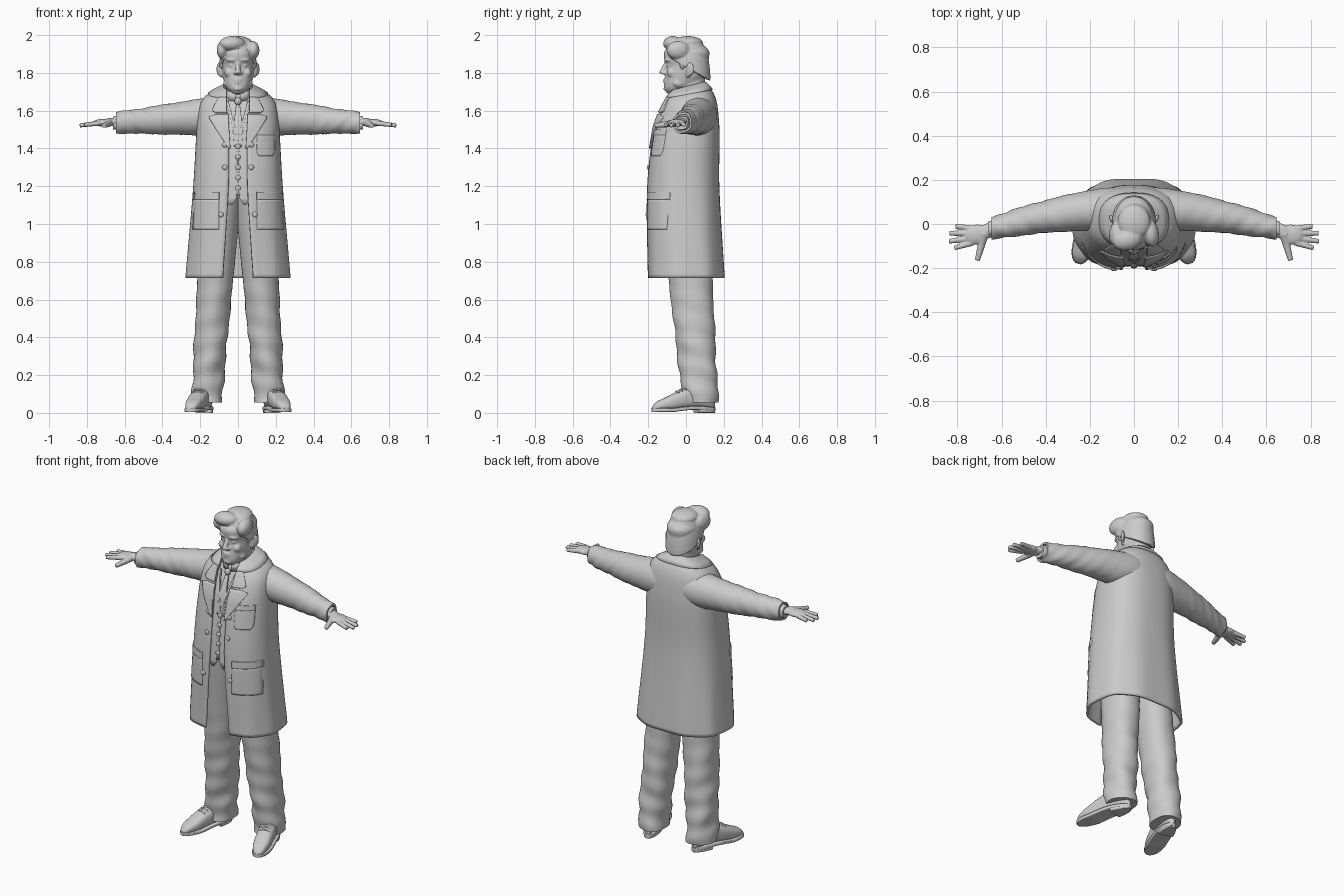
import bpy, bmesh, math
from mathutils import Vector, Matrix

cube = bpy.data.objects.get("Cube")
if cube:
    bpy.data.objects.remove(cube)

grey = bpy.data.materials.new("plain_grey")
grey.use_nodes = True
grey.diffuse_color = (.6, .6, .6, 1)
grey.node_tree.nodes["Principled BSDF"].inputs["Base Color"].default_value = grey.diffuse_color
SQUARENESS = .8  # of the body cross-sections


def finish(name, bm, mirror=False, thick=0, voxel=0, angle=40):
    """Turn a bmesh into a smooth-shaded object with the needed modifiers."""
    bmesh.ops.recalc_face_normals(bm, faces=bm.faces)
    mesh = bpy.data.meshes.new(name)
    bm.to_mesh(mesh)
    bm.free()
    mesh.materials.append(grey)
    part = bpy.data.objects.new(name, mesh)
    bpy.context.collection.objects.link(part)
    bpy.ops.object.select_all(action='DESELECT')
    part.select_set(True)
    bpy.context.view_layer.objects.active = part
    bpy.ops.object.shade_smooth_by_angle(angle=math.radians(angle))
    if mirror:
        part.modifiers.new("mirror", 'MIRROR')
    if thick:
        solidify = part.modifiers.new("thickness", 'SOLIDIFY')
        solidify.thickness, solidify.offset = thick, 0
    if voxel:
        remesh = part.modifiers.new("blend", 'REMESH')
        remesh.mode, remesh.voxel_size, remesh.use_smooth_shade = 'VOXEL', voxel, True
        soften = part.modifiers.new("soften", 'SMOOTH')
        soften.factor, soften.iterations = .5, 5


def steps(start, end, count):
    return [start + (end - start) * i / count for i in range(count + 1)]


def at(rows, key):
    """Smooth interpolation of table rows keyed by their first value."""
    i = max(k for k in range(len(rows) - 1) if k == 0 or rows[k][0] <= key)
    a, b = rows[i], rows[i + 1]
    before, after = rows[max(i - 1, 0)], rows[min(i + 2, len(rows) - 1)]
    span = b[0] - a[0]
    t = min(max((key - a[0]) / span, 0), 1)
    values = []
    for p, u, v, q in list(zip(before, a, b, after))[1:]:
        slope_a = (v - p) / (b[0] - before[0]) * span
        slope_b = (q - u) / (after[0] - a[0]) * span
        values.append(u * (1 + 2 * t) * (1 - t) ** 2 + slope_a * t * (1 - t) ** 2
                      + v * t * t * (3 - 2 * t) + slope_b * t * t * (t - 1))
    return values


def resample(rows, count):
    return [(key, *at(rows, key)) for key in steps(rows[0][0], rows[-1][0], count)]


def loft(bm, rings, closed=True):
    """Skin a stack of rings; open rings make an open sheet."""
    loops = [[bm.verts.new(p) for p in ring] for ring in rings]
    size = len(loops[0])
    for low, high in zip(loops, loops[1:]):
        for i in range(size if closed else size - 1):
            j = (i + 1) % size
            bm.faces.new((low[i], low[j], high[j], high[i]))
    if closed:
        bm.faces.new(loops[0])
        bm.faces.new(loops[-1])


def power(value, exponent):
    return math.copysign(abs(value) ** exponent, value)


def circle(count):
    return [math.tau * (i + .5) / count for i in range(count)]


def body_ring(z, width, front, back, gap=0, tilt=0, fold=0, p=SQUARENESS, count=72):
    """Horizontal section; a gap leaves it open at the front."""
    start = math.asin((gap / width) ** (1 / p))
    middle, depth, points = (front + back) / 2, (back - front) / 2, []
    for a in steps(start, math.tau - start, count) if gap else circle(count):
        swell = 1 + fold * math.cos(9 * a)
        y = middle - depth * swell * power(math.cos(a), p)
        points.append((width * swell * power(math.sin(a), p), y, z + tilt * (y - front)))
    return points


def tube(bm, points, start, end, count=12):
    points, rings = [Vector(p) for p in points], []
    for i, (p, radius) in enumerate(zip(points, steps(start, end, len(points) - 1))):
        along = points[min(i + 1, len(points) - 1)] - points[max(i - 1, 0)]
        turn = along.to_track_quat('Z', 'Y')
        rings.append([p + turn @ Vector((math.cos(a), math.sin(a), 0)) * radius for a in circle(count)])
    loft(bm, rings)


def blob(bm, place, size, spin=0):
    matrix = Matrix.Translation(place) @ Matrix.Rotation(math.radians(spin), 4, 'Z') @ Matrix.Diagonal((*size, 1))
    bmesh.ops.create_uvsphere(bm, u_segments=16, v_segments=10, radius=1, matrix=matrix)


# Coat: height, half width, front, back, half opening
COAT = [(.72, .27, -.2, .2, .08), (1.2, .23, -.2, .17, .05), (1.5, .212, -.165, .17, .05),
        (1.6, .2, -.13, .16, .06), (1.65, .17, -.105, .14, .06), (1.7, .08, -.085, .1, .06)]


def coat_ring(z, grow=0, closed=False):
    width, front, back, gap = at(COAT, z)
    return body_ring(z, width + grow, front - grow, back + grow, 0 if closed else gap,
                     tilt=max(0, z - 1.55) * 1.6, fold=max(0, 1.3 - z) * .02)


def coat_y(x, z):
    width, front, back, gap = at(COAT, z)
    side = min(1, (abs(x) / width) ** (1 / SQUARENESS))
    return (front + back) / 2 - (back - front) / 2 * math.sqrt(1 - side * side) ** SQUARENESS


def panel(name, rows, lift, thick=.01, mirror=True):
    """Cloth patch laid over the coat front; rows are height, inner x, outer x."""
    bm = bmesh.new()
    loft(bm, [[(x, coat_y(x, z) - lift, z) for x in steps(inner, outer, 14)]
              for z, inner, outer in resample(rows, 14)], closed=False)
    finish(name, bm, mirror=mirror, thick=thick)


bm = bmesh.new()
loft(bm, [coat_ring(z) for z in steps(.715, 1.7, 50)], closed=False)
finish("long_coat", bm, thick=.014)
bm = bmesh.new()
loft(bm, [coat_ring(z, grow) for z, grow in ((1.69, 0), (1.705, 0), (1.7, .006), (1.68, .01), (1.665, .009))],
     closed=False)
finish("coat_collar", bm, thick=.008, angle=60)

panel("lapels", [(1.4, .04, .05), (1.55, .05, .145), (1.57, .05, .15), (1.58, .05, .11)], .011)
panel("collar_points", [(1.59, .055, .12), (1.6, .06, .135), (1.67, .06, .1)], .012)
panel("hip_pockets", [(.97, .1, .236), (1.13, .1, .23)], .006)
panel("hip_pocket_flaps", [(1.13, .1, .23), (1.17, .1, .228)], .01)
panel("chest_pocket", [(1.36, .11, .18), (1.38, .1, .19), (1.47, .1, .19)], .006, mirror=False)
panel("chest_pocket_band", [(1.47, .1, .19), (1.5, .1, .19)], .009, mirror=False)

# Torso, waistcoat, shirt and tie
bm = bmesh.new()
loft(bm, [coat_ring(z, -.03, closed=True) for z in steps(1.14, 1.7, 28)])
finish("shirt_body", bm, angle=80)
panel("waistcoat", [(1.1, .03, .04), (1.16, 0, .1), (1.43, 0, .1), (1.65, .05, .08)], -.014)
panel("waistcoat_edges", [(1.15, 0, .01), (1.43, 0, .01), (1.65, .05, .065)], -.009)
panel("waistcoat_pockets", [(1.2, .05, .1), (1.22, .05, .1)], -.008)
panel("necktie", [(1.41, -.02, .02), (1.5, -.025, .025), (1.63, -.01, .01)], -.012, mirror=False)
bm = bmesh.new()
blob(bm, (0, -.1, 1.65), (.018, .014, .02))
finish("tie_knot", bm)
bm = bmesh.new()
loft(bm, [body_ring(z, .07, -.08, .09, gap=.01, tilt=.25) for z in (1.65, 1.7)], closed=False)
finish("shirt_collar", bm, thick=.008)

# Buttons
bm = bmesh.new()
for z in steps(1.41, 1.19, 4):
    blob(bm, (0, coat_y(0, z) + .006, z), (.014, .007, .014))
finish("waistcoat_buttons", bm)
bm = bmesh.new()
for x, z in ((.07, 1.42), (.07, 1.3), (.09, 1.05)):
    blob(bm, (x, coat_y(x, z) - .01, z), (.014, .007, .014))
finish("coat_buttons", bm, mirror=True)


# Sleeves taper and sweep forward from the shoulder (t = 0) to the wrist (t = 1)
def sleeve_ring(t, scale=1.0):
    points, out = [], max(0, t)
    for a in circle(32):
        wrinkle = .005 * math.sin(30 * t + 3 * a) * math.sin(13 * t + a)
        radius = (.105 - .05 * out + wrinkle * out) * scale
        points.append((.12 + .525 * t, .065 - .085 * out ** 1.6 + radius * math.cos(a) * .95,
                       1.572 - .036 * t + radius * math.sin(a)))
    return points


bm = bmesh.new()
loft(bm, [sleeve_ring(t) for t in steps(-.14, 1, 40)] + [sleeve_ring(1, .8), sleeve_ring(.92, .8)])
finish("sleeves", bm, mirror=True)
bm = bmesh.new()
loft(bm, [sleeve_ring(.9, .7), sleeve_ring(1.03, .7), sleeve_ring(1.03, .6)])
finish("shirt_cuffs", bm, mirror=True)

# Hands with fanned fingers
bm = bmesh.new()
blob(bm, (.66, -.03, 1.54), (.06, .034, .022), spin=-20)
blob(bm, (.715, -.048, 1.536), (.055, .046, .02), spin=-15)
for i in range(4):
    root = Vector((.735, -.02 - .022 * i, 1.534))
    heading = math.radians(8 - 8 * i)
    reach = Vector((math.cos(heading), math.sin(heading), -.12)) * (.106 - .012 * (i - 1.6) ** 2)
    tube(bm, [root + reach * t for t in (0, .5, 1)], .014, .011)
tube(bm, [(.68, -.04, 1.54), (.69, -.09, 1.53), (.71, -.165, 1.52)], .024, .012)
finish("hands", bm, mirror=True, voxel=.004)


# Trouser legs lean in from cuff (t = 0) to waist (t = 1), creased in front
def leg_ring(t):
    points = []
    for a in circle(40):
        ripple = .009 * max(0, 1 - 1.4 * t) * math.sin(40 * t + 2 * a) * math.sin(17 * t - a)
        crease = .006 * max(0, -math.sin(a)) ** 12
        points.append((.165 - .08 * t ** 1.1 + (.08 + .025 * t + ripple) * power(math.cos(a), .9),
                       .08 - .09 * t + (.09 + .04 * t + ripple + crease) * power(math.sin(a), .9),
                       .055 + 1.1 * t))
    return points


bm = bmesh.new()
loft(bm, [leg_ring(t) for t in steps(0, 1, 60)])
finish("trousers", bm, mirror=True)

# Shoes run from toe (t = 0) to heel (t = 1) and turn outwards
TURN = Matrix.Translation((.195, .015, 0)) @ Matrix.Rotation(math.radians(17), 4, 'Z')


def shoe_width(t):
    return math.sqrt(1 - abs(2 * t - 1) ** 3) * (.052 - .01 * t)


def shoe_top(t):
    return .055 + .085 * math.sin(min(1, 1.4 * t) * math.pi / 2) ** 1.5 - .03 * max(0, 1 - 8 * t) ** 2


def arch(t):
    return .012 * max(0, math.sin(4.2 * t - 1.3))


def shoe_ring(t, width, low, high, p):
    return [TURN @ Vector((width * power(math.cos(a), p), .35 * t - .205,
                           (low + high) / 2 + (high - low) / 2 * power(math.sin(a), p))) for a in circle(24)]


bm = bmesh.new()
loft(bm, [shoe_ring(t, shoe_width(t), arch(t) + .015, shoe_top(t), .75) for t in steps(.01, .99, 40)])
finish("shoe_uppers", bm, mirror=True, angle=60)
bm = bmesh.new()
loft(bm, [shoe_ring(t, shoe_width(t) + .004, arch(t) + .004, arch(t) + .025, .3) for t in steps(.004, .996, 40)])
loft(bm, [shoe_ring(t, shoe_width(t) + .003, 0, .025, .3) for t in steps(.7, .99, 12)])
finish("soles_and_heels", bm, mirror=True)
bm = bmesh.new()
for t in (.4, .46, .52):
    tube(bm, [TURN @ Vector((x, .35 * t - .205, shoe_top(t) + .002 - 12 * x * x)) for x in steps(-.03, .03, 6)],
         .005, .005)
finish("shoelaces", bm, mirror=True)

# Head with features blended into one skin
HEAD = [(1.69, .03, -.1, -.02), (1.72, .06, -.115, .04), (1.78, .08, -.11, .1), (1.84, .085, -.104, .12),
        (1.87, .087, -.115, .12), (1.92, .085, -.11, .12), (1.98, .03, -.03, .05)]
bm = bmesh.new()
loft(bm, [body_ring(*row, p=.92) for row in resample(HEAD, 30)])
loft(bm, [body_ring(z, .065, -.06, .1, p=1) for z in (1.6, 1.8)])
tube(bm, [(0, -.1, 1.86), (0, -.115, 1.83), (0, -.13, 1.795)], .01, .015)
for z, width in ((1.765, .026), (1.75, .022), (1.715, .025)):  # lips and chin
    blob(bm, (0, -.107, z), (width, .013, .009))
for side in (-1, 1):
    blob(bm, (side * .014, -.115, 1.8), (.01, .014, .01))  # nostril
    blob(bm, (side * .035, -.1, 1.868), (.028, .014, .008), spin=side * 20)  # brow
    blob(bm, (side * .034, -.09, 1.838), (.015, .012, .008))  # eye
    blob(bm, (side * .048, -.078, 1.8), (.024, .024, .024))  # cheek
    blob(bm, (side * .055, -.03, 1.745), (.02, .04, .025), spin=side * 20)  # jaw
    blob(bm, (side * .099, .02, 1.82), (.01, .026, .037), spin=side * -30)  # ear
    blob(bm, (side * .09, .01, 1.795), (.01, .013, .02))  # ear lobe
finish("head", bm, voxel=.005)

# Hair: a domed cap, low at the nape, with a swept wave and sideburns
bm = bmesh.new()
dome = [(0, .84)] + [(t, math.cos(1.4 * t) ** .8) for t in steps(.04, 1, 12)]
loft(bm, [body_ring(1.885 + .1 * math.sin(1.4 * t), .1 * size, .01 - .12 * size, .01 + .12 * size,
                    tilt=-.6 * (1 - t) ** 2, p=.95) for t, size in dome])
blob(bm, (-.03, -.07, 1.955), (.07, .05, .04), spin=15)
blob(bm, (-.08, -.04, 1.92), (.032, .06, .05), spin=-10)
blob(bm, (.075, -.04, 1.92), (.038, .065, .05), spin=10)
blob(bm, (0, .01, 1.96), (.075, .08, .035))
for side in (-1, 1):
    blob(bm, (side * .083, -.02, 1.855), (.01, .016, .04))
finish("hair", bm, voxel=.005)
